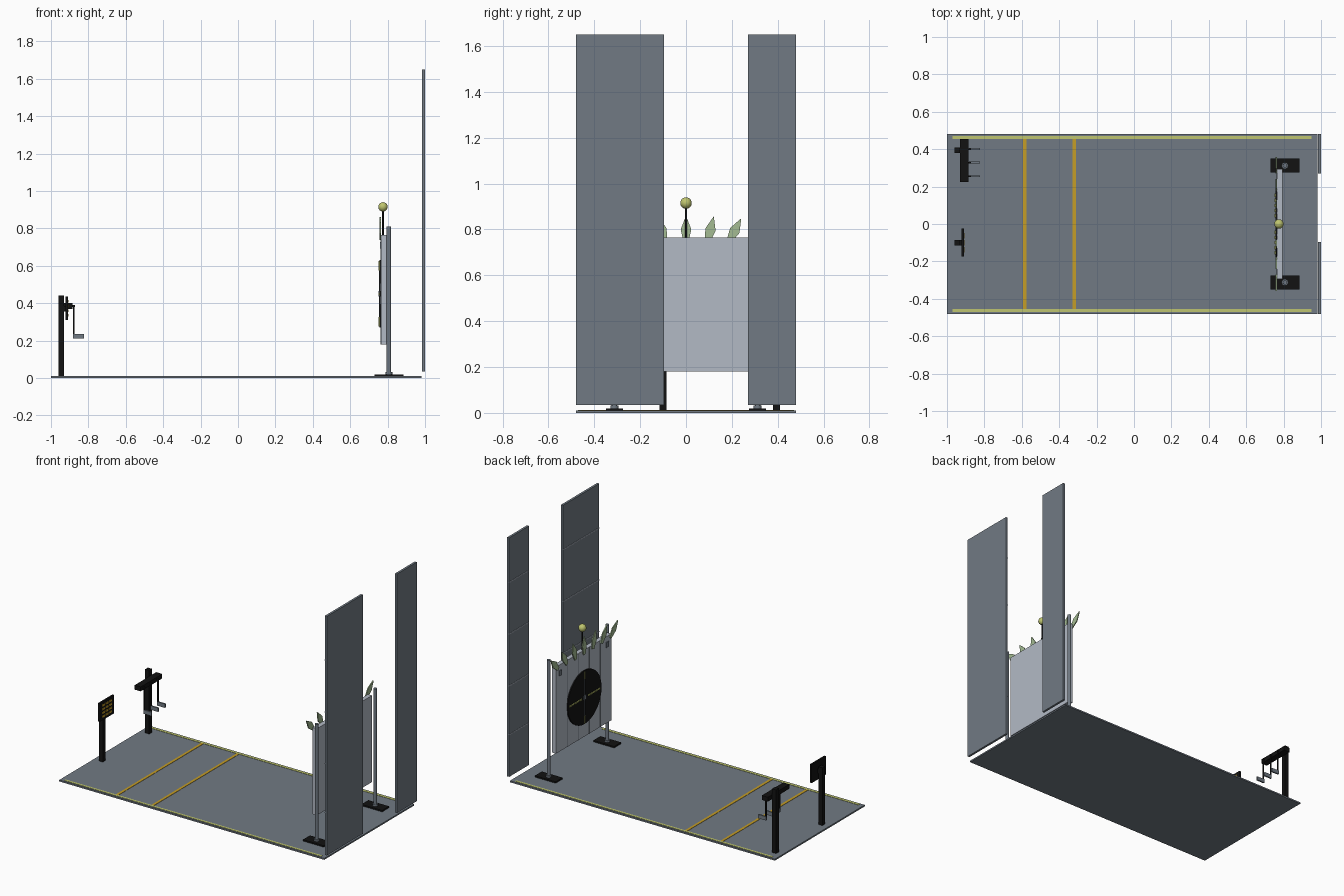
import bpy, bmesh
from math import radians
from mathutils import Matrix

cube = bpy.data.objects.get("Cube")
if cube:
    bpy.data.objects.remove(cube, do_unlink=True)


def material(name, rgb):
    m = bpy.data.materials.new(name)
    m.use_nodes = True
    m.diffuse_color = (*rgb, 1)
    m.node_tree.nodes["Principled BSDF"].inputs["Base Color"].default_value = (*rgb, 1)
    return m


SLATE = material("slate grey", (.165, .195, .23))
PALE = material("pale grey", (.45, .49, .56))
BLACK = material("black", (.006, .006, .006))
LIME = material("dull lime", (.52, .56, .16))
ORANGE = material("amber", (.56, .34, .02))
LEAF = material("leaf green", (.37, .5, .29))


def finish(name, bm, mat):
    me = bpy.data.meshes.new(name)
    bmesh.ops.recalc_face_normals(bm, faces=bm.faces)
    bm.to_mesh(me)
    bm.free()
    me.materials.append(mat)
    ob = bpy.data.objects.new(name, me)
    bpy.context.collection.objects.link(ob)
    return ob


def box(name, mat, x, y, z):
    """Box from (min, max) pairs on each axis."""
    bm = bmesh.new()
    bmesh.ops.create_cube(bm, size=1)
    for v in bm.verts:
        v.co = [lo + (hi - lo) * (c + .5) for c, (lo, hi) in zip(v.co, (x, y, z))]
    return finish(name, bm, mat)


def around(c, half):
    return (c - half, c + half)


def smooth(ob):
    for p in ob.data.polygons:
        p.use_smooth = len(p.vertices) <= 4


def rod(name, mat, centre, radius, length, axis="Z", sides=16):
    bm = bmesh.new()
    bmesh.ops.create_cone(bm, cap_ends=True, segments=sides, radius1=radius,
                          radius2=radius, depth=length)
    turn = Matrix.Rotation(radians(90), 4, "Y") if axis == "X" else Matrix()
    bm.transform(Matrix.Translation(centre) @ turn)
    ob = finish(name, bm, mat)
    smooth(ob)
    return ob


# Floor with painted side borders and throwing lines
box("floor", SLATE, (-1, .98), (-.48, .48), (0, .01))
for s in (-1, 1):
    box("side_border", LIME, (-.97, .95), around(s * .463, .008), (.01, .012))
for x in (-.585, -.32):
    box("throwing_line", ORANGE, around(x, .009), (-.455, .455), (.01, .012))

# Tall back wall panels with horizontal seams
for y in ((-.48, -.095), (.27, .48)):
    box("wall_panel", SLATE, (.985, 1), y, (.035, 1.65))
    for z in (.32, .65, 1, 1.35):
        box("wall_seam", PALE, (.983, .985), y, around(z, .003))

# Target board with plank seams and corner plates
FACE = .765
box("target_board", PALE, (FACE, .795), (-.295, .295), (.18, .765))
for i in range(4):
    box("plank_seam", SLATE, (FACE - .002, FACE), around((i - 1.5) * .118, .002), (.18, .765))
for s in (-1, 1):
    box("corner_plate", SLATE, (FACE - .005, FACE), around(s * .25, .014), around(.71, .018))

# Round target with cross marks
MID = .45
rod("target_disc", BLACK, (.761, 0, MID), .18, .008, "X", 48)
MARK = (.752, .757)
box("target_centre", SLATE, MARK, around(0, .012), around(MID, .014))
box("upright_line", SLATE, (.755, .757), around(0, .002), around(MID, .17))
for s in (-1, 1):
    for i in range(5):
        d = s * (.045 + i * .027)
        box("cross_dash", LIME, MARK, around(d, .009), around(MID, .005))
    box("upright_dash", LIME, MARK, around(0, .003), around(MID + s * .15, .025))

# Fan of leaves along the top of the board
for i in range(-3, 4):
    bm = bmesh.new()
    outline = [(-.01, -.02), (.01, -.02), (.023, .04), (0, .1), (-.023, .04)]
    face = bm.faces.new([bm.verts.new((0, y, z)) for y, z in outline])
    ext = bmesh.ops.extrude_face_region(bm, geom=[face])
    moved = [g for g in ext["geom"] if isinstance(g, bmesh.types.BMVert)]
    bmesh.ops.translate(bm, verts=moved, vec=(.007, 0, 0))
    bm.transform(Matrix.Translation((.757, i * .097, .76))
                 @ Matrix.Rotation(radians(-14 * i), 4, "X"))
    finish("top_leaf", bm, LEAF)

# Ball on a thin stem
rod("ball_stem", BLACK, (.775, 0, .83), .005, .14)
bm = bmesh.new()
bmesh.ops.create_uvsphere(bm, u_segments=24, v_segments=14, radius=.025)
bm.transform(Matrix.Translation((.775, 0, .915)))
smooth(finish("top_ball", bm, LIME))

# Support posts on flat feet
for s in (-1, 1):
    y = s * .312
    box("post_foot", BLACK, (.73, .885), around(y, .037), (.01, .02))
    rod("post_collar", SLATE, (.807, y, .026), .018, .012)
    rod("support_post", SLATE, (.807, y, .415), .012, .79)

# Sign on a post, with rows of marks on the side facing the target
box("sign_post", BLACK, (-.96, -.93), around(-.1, .015), (.01, .4))
box("sign_bracket", BLACK, (-.93, -.922), around(-.1, .015), around(.37, .015))
box("sign_board", BLACK, (-.922, -.91), around(-.1, .075), (.31, .435))
for row in range(4):
    for col in range(3):
        box("sign_mark", ORANGE, (-.91, -.907), around(-.1 + (col - 1) * .038, .015),
            around(.335 + row * .025, .006))

# Rack with three hanging hatchets
box("rack_post", BLACK, (-.96, -.93), around(.395, .015), (.01, .44))
box("rack_bar", BLACK, (-.93, -.885), (.225, .455), (.37, .4))
for y in (.255, .328, .4):
    box("hatchet_peg", BLACK, (-.885, -.872), around(y, .004), around(.385, .005))
    rod("hatchet_handle", BLACK, (-.878, y, .305), .005, .16, sides=10)
    box("hatchet_head", SLATE, (-.882, -.823), around(y, .005), (.21, .236))
